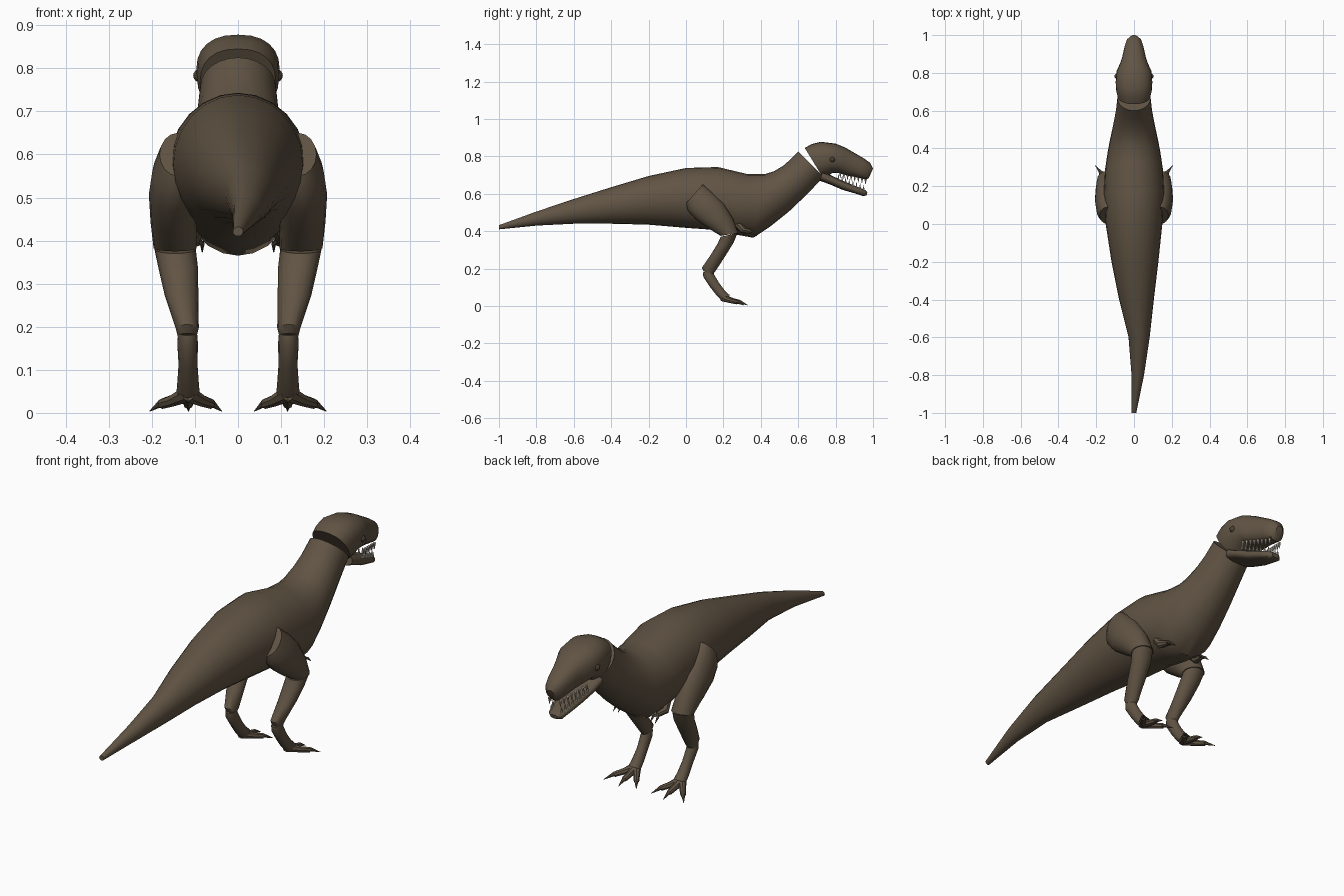
import bpy, bmesh, math
from mathutils import Vector

cube = bpy.data.objects.get("Cube")
if cube:
    bpy.data.objects.remove(cube)


def material(name, rgb):
    m = bpy.data.materials.new(name)
    m.use_nodes = True
    m.diffuse_color = (*rgb, 1)
    m.node_tree.nodes["Principled BSDF"].inputs["Base Color"].default_value = (*rgb, 1)
    return m


SKIN = material("brown skin", (0.118, 0.088, 0.057))
TOOTH = material("ivory teeth", (0.55, 0.5, 0.42))
EYE = material("dark brown eye", (0.07, 0.05, 0.033))


def finish(name, bm, mat, angle=40):
    bmesh.ops.recalc_face_normals(bm, faces=bm.faces)
    mesh = bpy.data.meshes.new(name)
    bm.to_mesh(mesh)
    bm.free()
    mesh.materials.append(mat)
    ob = bpy.data.objects.new(name, mesh)
    bpy.context.collection.objects.link(ob)
    bpy.ops.object.select_all(action='DESELECT')
    ob.select_set(True)
    bpy.context.view_layer.objects.active = ob
    bpy.ops.object.shade_smooth_by_angle(angle=math.radians(angle))
    return ob


def skin_rings(bm, rings):
    """Join rings of points with quads and close both ends."""
    loops = [[bm.verts.new(p) for p in ring] for ring in rings]
    n = len(loops[0])
    for a, b in zip(loops, loops[1:]):
        for i in range(n):
            j = (i + 1) % n
            bm.faces.new((a[i], a[j], b[j], b[i]))
    bm.faces.new(loops[0])
    bm.faces.new(loops[-1])


def oval(centre, u, v, sides, power=1.0):
    pts = []
    for i in range(sides):
        a = math.tau * i / sides
        c, s = math.cos(a), math.sin(a)
        pts.append(centre + u * math.copysign(abs(c) ** power, c)
                   + v * math.copysign(abs(s) ** power, s))
    return pts


def loft(name, sections, sides=20, power=1.0, side=1):
    """Sections: upper y, z, lower y, z, centre x, half width."""
    bm = bmesh.new()
    rings = []
    for y1, z1, y2, z2, x, w in sections:
        top, low = Vector((side * x, y1, z1)), Vector((side * x, y2, z2))
        rings.append(oval((top + low) / 2, Vector((w, 0, 0)), (top - low) / 2, sides, power))
    skin_rings(bm, rings)
    return finish(name, bm, SKIN)


def add_tube(bm, points, radii, sides=8):
    pts = [Vector(p) for p in points]
    rings = []
    for i, p in enumerate(pts):
        t = (pts[min(i + 1, len(pts) - 1)] - pts[max(i - 1, 0)]).normalized()
        u = t.cross(Vector((0, 0, 1)) if abs(t.z) < 0.9 else Vector((0, 1, 0))).normalized()
        rings.append(oval(p, u * radii[i], t.cross(u) * radii[i], sides))
    skin_rings(bm, rings)


# Tail, torso and neck in one sweep
loft("body", [
    (-1, .432, -1, .41, 0, .012), (-.8, .505, -.8, .43, .02, .033),
    (-.6, .572, -.6, .44, .027, .056), (-.4, .635, -.4, .44, .013, .092),
    (-.2, .695, -.2, .435, .005, .124), (0, .738, 0, .418, 0, .15),
    (.17, .743, .15, .407, 0, .16), (.33, .705, .25, .385, 0, .153),
    (.42, .705, .36, .365, 0, .138), (.47, .72, .45, .425, 0, .124),
    (.52, .75, .55, .505, 0, .108), (.56, .785, .65, .6, 0, .095),
    (.6, .825, .735, .69, 0, .088)], sides=24)

# Skull and hanging lower jaw
loft("skull", [
    (.635, .845, .73, .69, 0, .088), (.67, .865, .755, .695, 0, .095),
    (.72, .878, .785, .712, 0, .097), (.8, .868, .82, .71, 0, .092),
    (.85, .848, .85, .7, 0, .074), (.89, .825, .88, .694, 0, .062),
    (.95, .79, .93, .684, 0, .05), (.985, .765, .965, .676, 0, .038),
    (1, .735, .978, .685, 0, .018)], sides=24, power=.85)
loft("lower_jaw", [
    (.73, .72, .715, .67, 0, .08), (.79, .692, .77, .65, 0, .076),
    (.85, .664, .84, .62, 0, .06), (.91, .64, .9, .603, 0, .048),
    (.955, .622, .95, .587, 0, .036), (.97, .61, .966, .592, 0, .018)], power=.75)

# Teeth along both lips
bm = bmesh.new()
for s in (-1, 1):
    for i in range(8):
        t = i / 7
        x, y = s * (.068 - .04 * t), .825 + .135 * t
        lip, jaw = .712 - .033 * t, .674 - .058 * t
        add_tube(bm, [(x, y, lip), (x, y, lip - .028)], (.007, .001), 6)
        add_tube(bm, [(x * .95, y - .01, jaw), (x * .95, y - .01, jaw + .03)], (.006, .001), 6)
finish("teeth", bm, TOOTH)

for side, label in ((1, "left"), (-1, "right")):
    # Eye
    bm = bmesh.new()
    bmesh.ops.create_uvsphere(bm, u_segments=12, v_segments=8, radius=.015)
    bmesh.ops.translate(bm, verts=bm.verts, vec=(side * .089, .782, .783))
    finish(label + "_eye", bm, EYE)

    # Leg
    loft(label + "_thigh", [
        (.09, .65, 0, .55, .14, .042), (.14, .61, .01, .51, .145, .054),
        (.2, .55, .05, .465, .15, .057), (.25, .47, .12, .415, .15, .053),
        (.28, .39, .185, .375, .146, .05)], 16, side=side)
    loft(label + "_shin", [
        (.275, .39, .185, .37, .146, .048), (.255, .34, .17, .335, .139, .046),
        (.215, .275, .13, .27, .131, .039), (.16, .19, .085, .205, .118, .027),
        (.145, .17, .095, .185, .118, .022)], 16, side=side)
    loft(label + "_ankle", [
        (.145, .19, .09, .18, .117, .022), (.15, .17, .092, .155, .117, .024),
        (.18, .12, .125, .105, .116, .022), (.21, .08, .16, .06, .116, .025),
        (.235, .058, .185, .035, .116, .027)], 14, side=side)

    # Toes, each ending in a claw
    bm = bmesh.new()
    for tip_x, tip_y in ((.205, .31), (.115, .33), (.038, .31)):
        root, tip = Vector((.116, .195, .045)), Vector((tip_x, tip_y, .004))
        path = [root, root.lerp(tip, .4), root.lerp(tip, .68) + Vector((0, 0, .004)),
                root.lerp(tip, .7) + Vector((0, 0, .006)), tip]
        add_tube(bm, [(side * p.x, p.y, p.z) for p in path],
                 (.02, .014, .012, .009, .001))
    finish(label + "_toes", bm, SKIN)

    # Tiny arm with two claws
    bm = bmesh.new()
    add_tube(bm, [(side * .09, .27, .45), (side * .105, .305, .405), (side * .095, .345, .398)],
             (.024, .019, .012))
    for dx in (-.012, .012):
        add_tube(bm, [(side * .095, .338, .4), (side * (.095 + dx), .36, .393),
                      (side * (.095 + dx), .38, .373)], (.008, .006, .001), 6)
    finish(label + "_arm", bm, SKIN)
